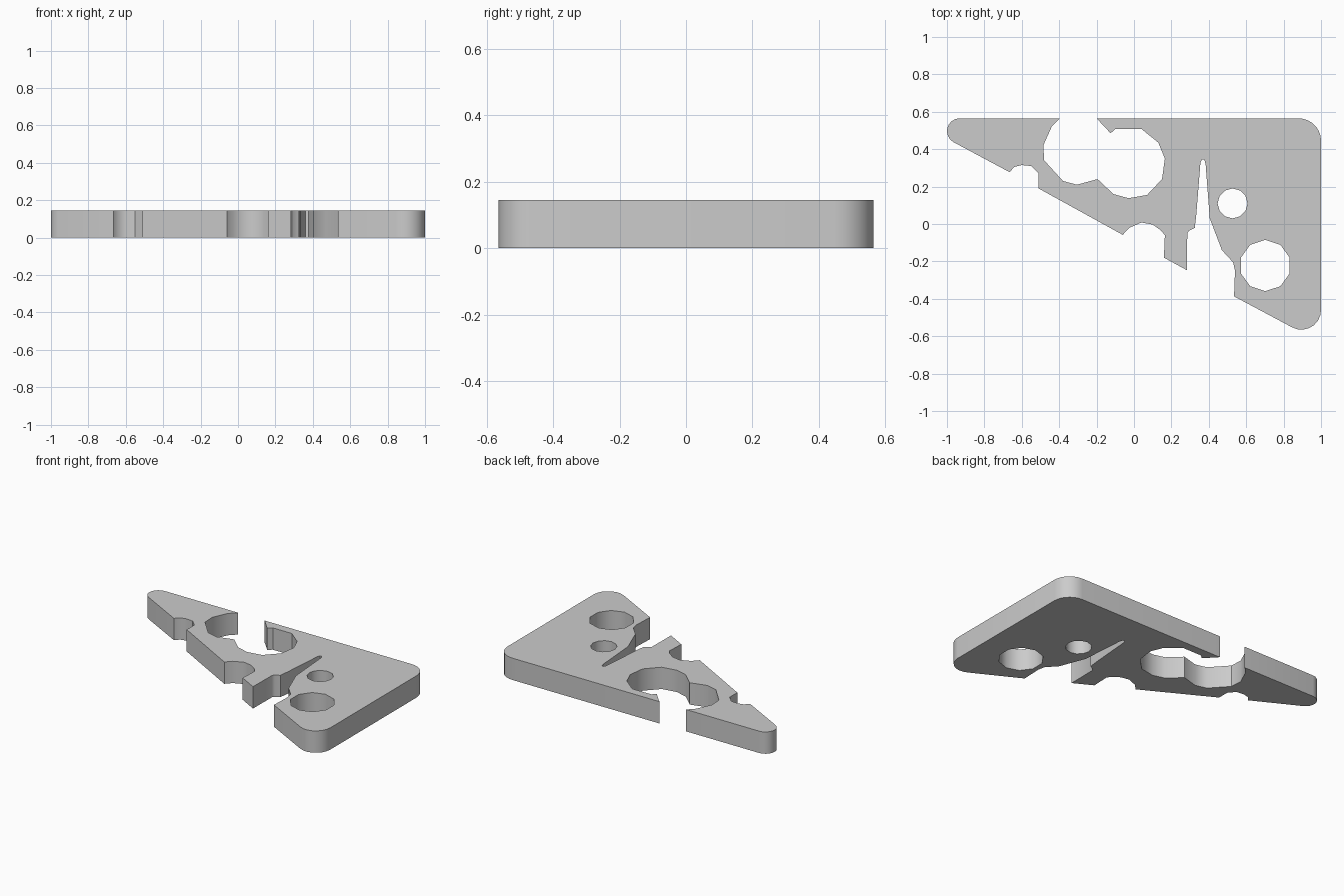
import bpy, bmesh
from math import radians, cos, sin

if "Cube" in bpy.data.objects:
    bpy.data.objects.remove(bpy.data.objects["Cube"])

HEIGHT = 0.145


def arc(cx, cy, r, start, end, steps):
    """Points along an arc, angles in degrees."""
    angles = [radians(start + (end - start) * i / steps) for i in range(steps + 1)]
    return [(cx + r * cos(a), cy + r * sin(a)) for a in angles]


def add_loop(curve, points):
    spline = curve.splines.new('POLY')
    spline.points.add(len(points) - 1)
    for p, (x, y) in zip(spline.points, points):
        p.co = (x, y, 0, 1)
    spline.use_cyclic_u = True


# Outline, counter-clockwise from the rounded left tip
outline = arc(-0.932, 0.497, 0.068, 90, 241, 8)
# Small notch in the slanted edge
outline += [(-0.665, 0.277), (-0.64, 0.305), (-0.60, 0.315), (-0.55, 0.31),
            (-0.51, 0.27), (-0.51, 0.19)]
# Middle notch
outline += [(-0.06, -0.058), (-0.025, -0.02), (0.04, 0.008), (0.10, -0.003),
            (0.145, -0.035), (0.165, -0.06), (0.16, -0.18)]
# Tapered slot
outline += [(0.283, -0.247), (0.285, -0.05), (0.295, -0.035), (0.325, -0.02),
            (0.333, 0.05), (0.355, 0.325), (0.362, 0.345), (0.376, 0.345),
            (0.383, 0.32), (0.405, 0.03), (0.47, -0.14), (0.53, -0.205),
            (0.54, -0.25), (0.535, -0.387)]
# Rounded right-hand corners
outline += arc(0.895, -0.46, 0.105, 241, 360, 7)
outline += arc(0.88, 0.445, 0.12, 0, 90, 7)
# Double round opening in the top edge
outline += [(-0.20, 0.565), (-0.125, 0.485), (-0.10, 0.508), (0.04, 0.508),
            (0.13, 0.435), (0.165, 0.35), (0.15, 0.24), (0.07, 0.155),
            (-0.03, 0.138), (-0.11, 0.16), (-0.195, 0.24), (-0.305, 0.21),
            (-0.38, 0.23), (-0.48, 0.34), (-0.485, 0.42), (-0.44, 0.52),
            (-0.395, 0.565)]

# Flat plate: filled outline with two through holes
curve = bpy.data.curves.new("plate", 'CURVE')
curve.dimensions = '2D'
curve.fill_mode = 'BOTH'
curve.extrude = HEIGHT / 2
add_loop(curve, outline)
add_loop(curve, arc(0.527, 0.11, 0.08, 0, 330, 11))
add_loop(curve, arc(0.702, -0.222, 0.137, 18, 342, 9))

plate = bpy.data.objects.new("plate", curve)
bpy.context.collection.objects.link(plate)
plate.location.z = HEIGHT / 2
bpy.context.view_layer.objects.active = plate
plate.select_set(True)
bpy.ops.object.convert(target='MESH')

# Weld the caps to the walls
plate = bpy.context.object
bm = bmesh.new()
bm.from_mesh(plate.data)
bmesh.ops.remove_doubles(bm, verts=bm.verts, dist=0.0005)
bmesh.ops.recalc_face_normals(bm, faces=bm.faces)
bm.to_mesh(plate.data)
bm.free()
bpy.ops.object.shade_smooth_by_angle(angle=radians(38))
